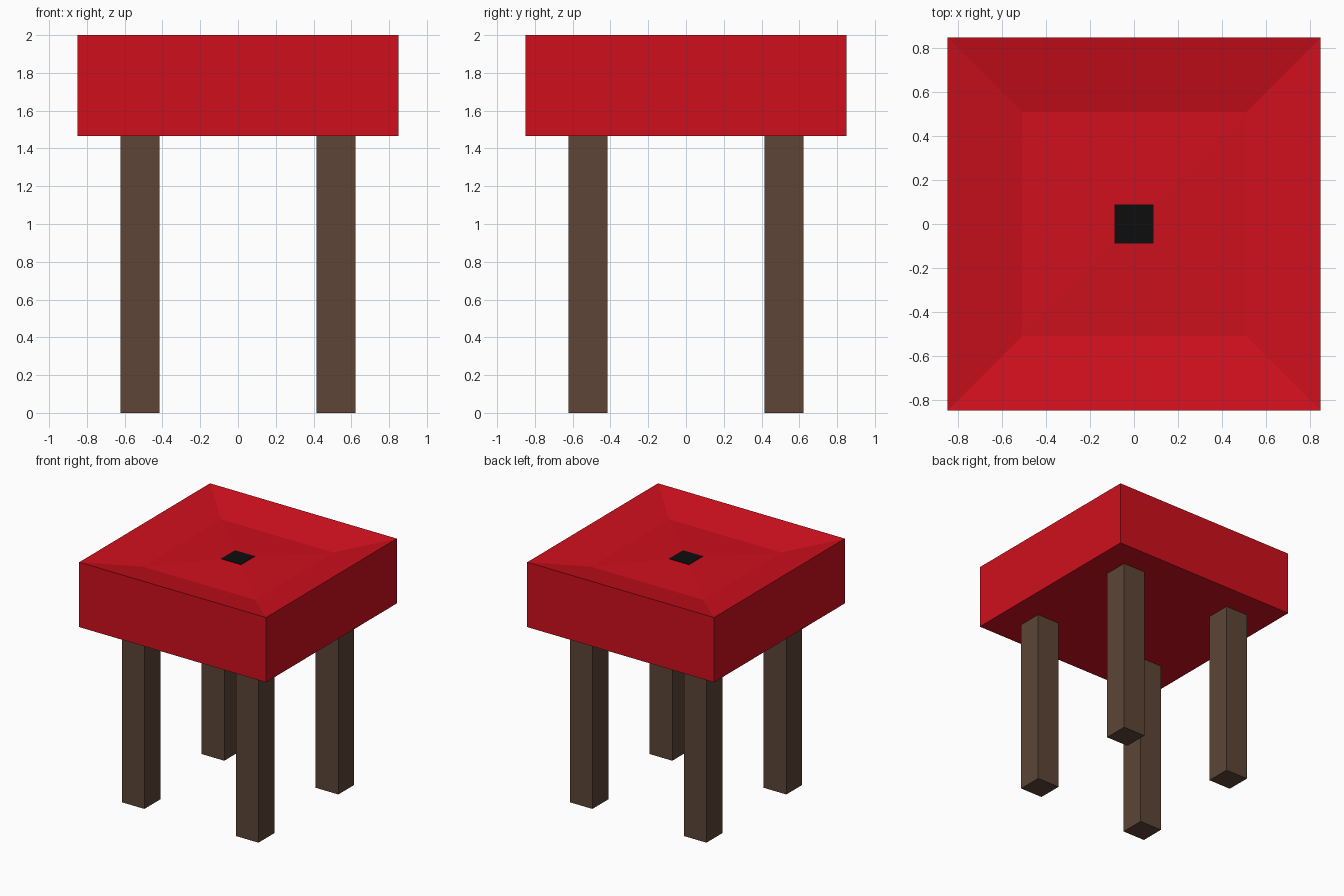
import bpy, bmesh

if "Cube" in bpy.data.objects:
    bpy.data.objects.remove(bpy.data.objects["Cube"])


def material(name, color):
    mat = bpy.data.materials.new(name)
    mat.diffuse_color = color
    mat.use_nodes = True
    mat.node_tree.nodes["Principled BSDF"].inputs["Base Color"].default_value = mat.diffuse_color
    return mat


red = material("red_fabric", (0.62, 0.005, 0.012, 1))
brown = material("dark_wood", (0.11, 0.06, 0.038, 1))
black = material("black_button", (0.004, 0.004, 0.004, 1))


def square_loft(name, rings, mat):
    """Stack square rings given as (half width, z), capped at both ends."""
    bm = bmesh.new()
    loops = [[bm.verts.new((sx * r, sy * r, z))
              for sx, sy in ((-1, -1), (1, -1), (1, 1), (-1, 1))]
             for r, z in rings]
    for a, b in zip(loops, loops[1:]):
        for i in range(4):
            j = (i + 1) % 4
            bm.faces.new((a[i], a[j], b[j], b[i]))
    bm.faces.new(loops[0][::-1])
    bm.faces.new(loops[-1])
    mesh = bpy.data.meshes.new(name)
    bm.to_mesh(mesh)
    bm.free()
    mesh.materials.append(mat)
    obj = bpy.data.objects.new(name, mesh)
    bpy.context.collection.objects.link(obj)
    return obj


# Seat cushion: square block with a shallow dished top
square_loft("seat", [(0.85, 1.467), (0.85, 2.0), (0.51, 1.925), (0.09, 1.94)], red)

# Button in the middle of the dish
square_loft("seat_button", [(0.09, 1.92), (0.09, 1.943)], black)

# Four straight square legs
for side, sx in (("left", -1), ("right", 1)):
    for end, sy in (("front", -1), ("back", 1)):
        leg = square_loft(f"{end}_{side}_leg", [(0.103, 0), (0.103, 1.467)], brown)
        leg.location = (sx * 0.519, sy * 0.519, 0)
